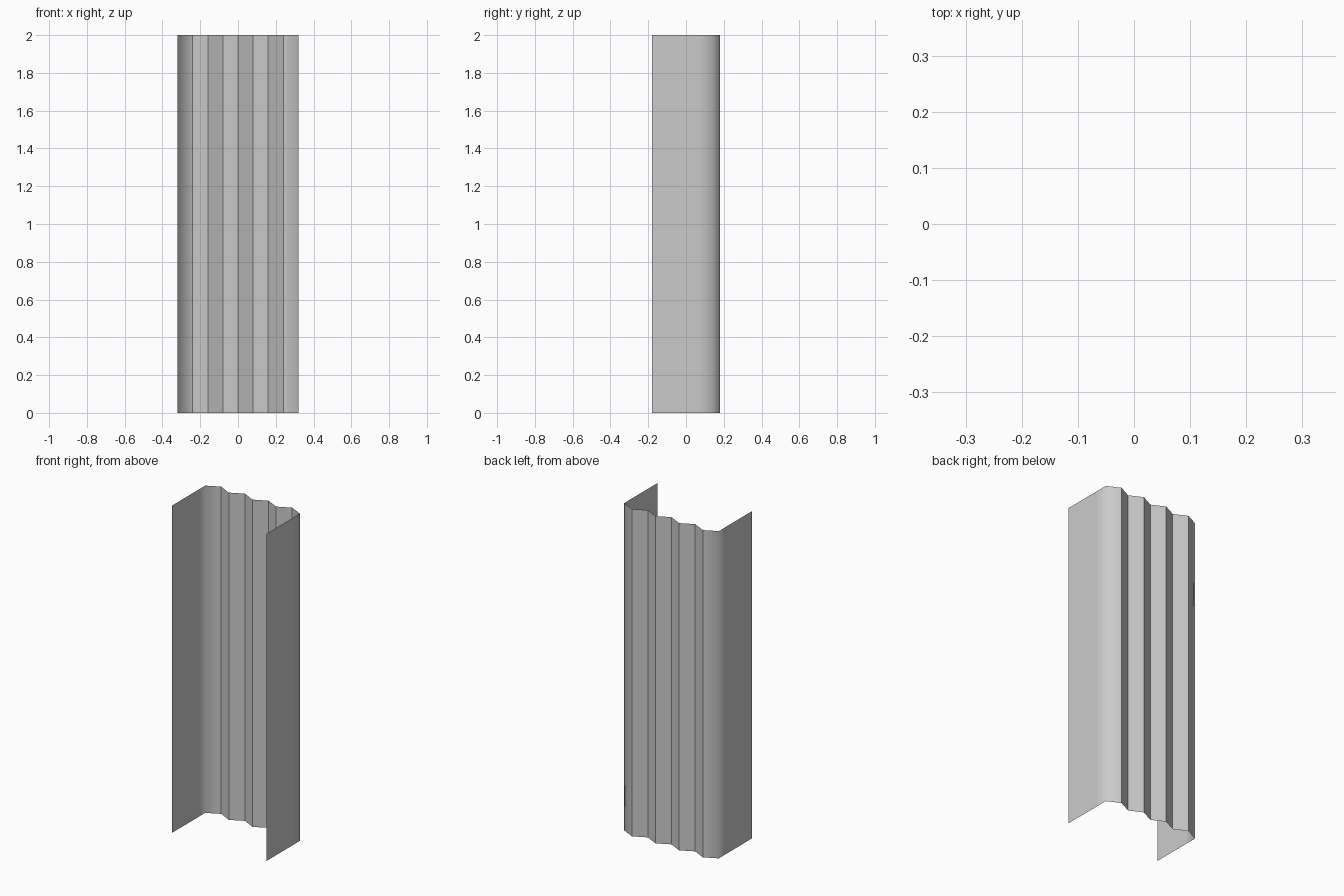
import bpy, bmesh, math

if "Cube" in bpy.data.objects:
    bpy.data.objects.remove(bpy.data.objects["Cube"])

# Open channel cross-section: two flat flanges joined by a zigzag ribbed web
W, FRONT, VALLEY, PEAK, H = 0.32, -0.18, 0.14, 0.18, 2.0
web = [(-W + 0.08 * i, PEAK if i % 2 else VALLEY) for i in range(9)]
profile = [(-W, FRONT), (-W, 0.06)] + web + [(W, 0.06), (W, FRONT)]

# Sweep the profile straight up as a single-skin sheet
bm = bmesh.new()
low = [bm.verts.new((x, y, 0)) for x, y in profile]
high = [bm.verts.new((x, y, H)) for x, y in profile]
for i in range(len(profile) - 1):
    bm.faces.new((low[i + 1], low[i], high[i], high[i + 1]))

# The bend at each flange is shaded smooth, the web ribs stay creased
for f in bm.faces:
    f.smooth = True
for e in bm.edges:
    a, b = e.verts
    if abs(a.co.x - b.co.x) < 1e-6 and abs(a.co.x) < W - 0.01:
        e.smooth = False

mesh = bpy.data.meshes.new("ribbed_channel")
bm.to_mesh(mesh)
bm.free()
obj = bpy.data.objects.new("ribbed_channel", mesh)
bpy.context.collection.objects.link(obj)
